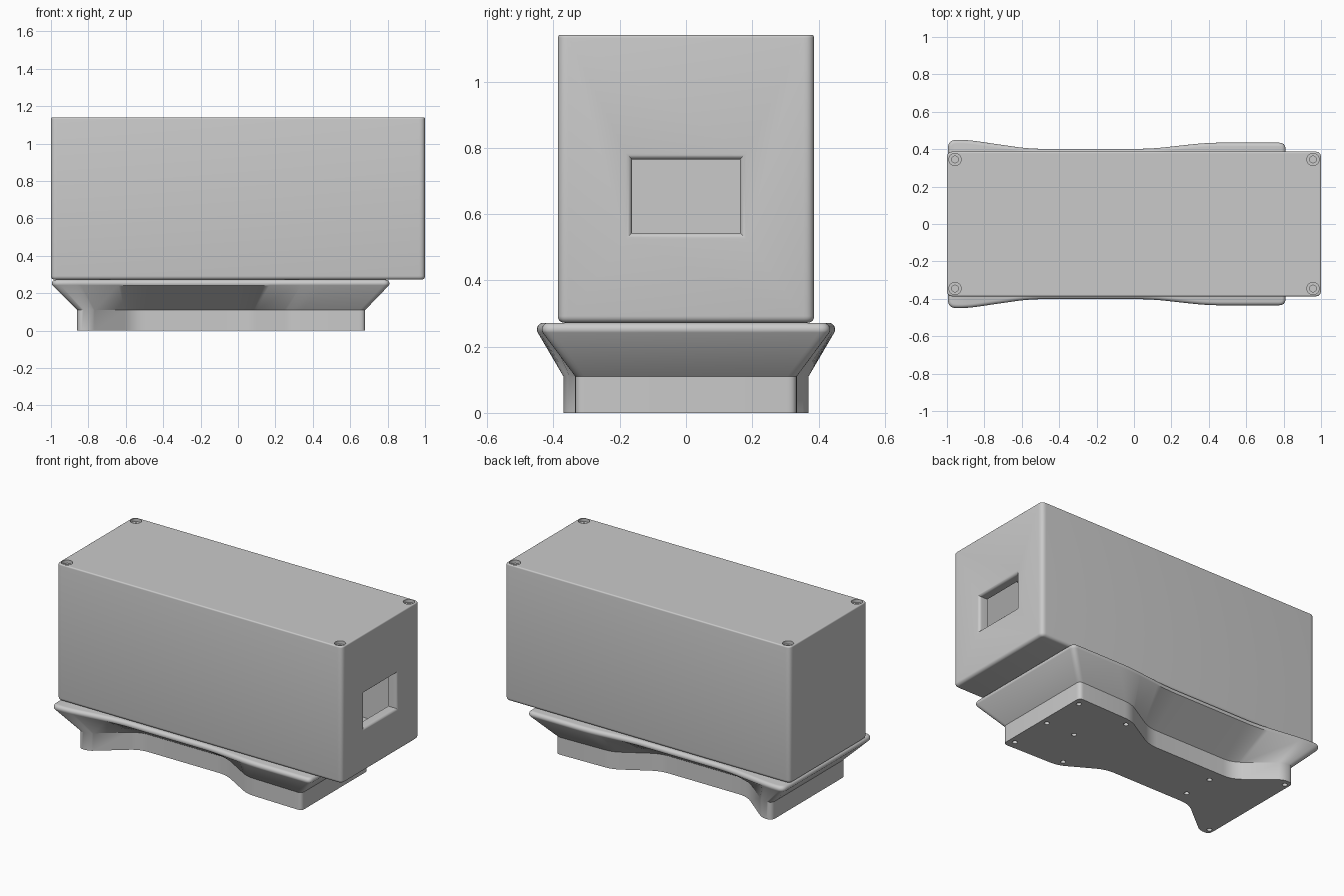
import bpy, bmesh, math
from mathutils import Vector

cube = bpy.data.objects.get("Cube")
if cube:
    bpy.data.objects.remove(cube, do_unlink=True)

grey = bpy.data.materials.new("plain grey")
grey.use_nodes = True
GREY = (0.59, 0.59, 0.59, 1)
grey.diffuse_color = GREY
grey.node_tree.nodes["Principled BSDF"].inputs["Base Color"].default_value = GREY


def add_object(name, bm):
    bmesh.ops.recalc_face_normals(bm, faces=bm.faces)
    mesh = bpy.data.meshes.new(name)
    bm.to_mesh(mesh)
    bm.free()
    mesh.materials.append(grey)
    obj = bpy.data.objects.new(name, mesh)
    bpy.context.collection.objects.link(obj)
    return obj


def loft(name, rings):
    """Skin equal-length point rings and cap both ends."""
    bm = bmesh.new()
    loops = [[bm.verts.new(p) for p in ring] for ring in rings]
    for a, b in zip(loops, loops[1:]):
        for i in range(len(a)):
            j = (i + 1) % len(a)
            bm.faces.new((a[i], a[j], b[j], b[i]))
    bm.faces.new(loops[0][::-1])
    bm.faces.new(loops[-1])
    return add_object(name, bm)


def rounded_outline(half, steps=6):
    """Fillet the (x, y, radius) corners of a half outline and mirror it in y."""
    corners = half + [(x, -y, r) for x, y, r in reversed(half)]
    points = []
    for i, (x, y, r) in enumerate(corners):
        p = Vector((x, y))
        a = p + (Vector(corners[i - 1][:2]) - p).normalized() * r
        b = p + (Vector(corners[(i + 1) % len(corners)][:2]) - p).normalized() * r
        for k in range(steps + 1):
            t = k / steps
            points.append(a * (1 - t) ** 2 + p * 2 * t * (1 - t) + b * t * t)
    return points


def inset(points, d):
    """Move every point of a counter-clockwise outline inward by d."""
    result = []
    for i, p in enumerate(points):
        before = (p - points[i - 1]).normalized()
        after = (points[(i + 1) % len(points)] - p).normalized()
        t = (before + after).normalized()
        result.append(p + Vector((-t.y, t.x)) * d)
    return result


def at_height(points, z):
    return [(p.x, p.y, z) for p in points]


def box(name, lo, hi):
    return loft(name, [[(lo[0], lo[1], z), (hi[0], lo[1], z),
                        (hi[0], hi[1], z), (lo[0], hi[1], z)] for z in (lo[2], hi[2])])


def stepped_hole(name, x, y, steps, sides=20):
    """Cutter made of (radius, z) circles."""
    return loft(name, [[(x + r * math.cos(k * math.tau / sides),
                         y + r * math.sin(k * math.tau / sides), z)
                        for k in range(sides)] for r, z in steps])


def cut(obj, cutters):
    for cutter in cutters:
        mod = obj.modifiers.new("cut", 'BOOLEAN')
        mod.operation = 'DIFFERENCE'
        mod.solver = 'EXACT'
        mod.object = cutter
    graph = bpy.context.evaluated_depsgraph_get()
    mesh = bpy.data.meshes.new_from_object(obj.evaluated_get(graph))
    obj.modifiers.clear()
    obj.data = mesh
    for cutter in cutters:
        bpy.data.objects.remove(cutter, do_unlink=True)


def smooth(obj):
    bpy.ops.object.select_all(action='DESELECT')
    obj.select_set(True)
    bpy.context.view_layer.objects.active = obj
    bpy.ops.object.shade_smooth_by_angle(angle=math.radians(32))


def quarter(radius, steps=5):
    """(inset, rise) pairs along a quarter round."""
    angles = [k / steps * math.pi / 2 for k in range(steps + 1)]
    return [(radius * (1 - math.sin(a)), radius * (1 - math.cos(a))) for a in angles]


# Housing: rounded sides and underside, small round on the top edge
X, Y, BOTTOM, TOP, WALL = 1.0, 0.387, 0.272, 1.14, 0.06
outline = rounded_outline([(X, Y, 0.032), (-X, Y, 0.032)])
rings = [at_height(inset(outline, d), BOTTOM + rise) for d, rise in quarter(0.02)]
rings += [at_height(inset(outline, d), TOP - rise) for d, rise in reversed(quarter(0.008, 4))]
housing = loft("housing", rings)

# Hollow interior and round-edged window at the +x end
cutters = [box("interior_cutter", (-X + WALL, -Y + WALL, BOTTOM + WALL),
               (X - WALL, Y - WALL, TOP - WALL))]
FLARE = 0.018
sections = [(0.9, 0)] + [(X - d, rise) for d, rise in quarter(FLARE)] + [(X + 0.001, FLARE)]
window = []
for x, grow in sections:
    y, lo, hi = 0.163 + grow, 0.543 - grow, 0.765 + grow
    window.append([(x, -y, lo), (x, y, lo), (x, y, hi), (x, -y, hi)])
cutters.append(loft("window_cutter", window))

# Counterbored screw holes in the top corners
for sx in (-1, 1):
    for sy in (-1, 1):
        cutters.append(stepped_hole("screw_cutter", sx * 0.957, sy * 0.345,
                                    [(0.018, TOP - 0.05), (0.018, TOP - 0.02),
                                     (0.033, TOP - 0.02), (0.033, TOP + 0.02)]))
cut(housing, cutters)
smooth(housing)

# Base: waisted foot flaring out to a rounded rim under the housing
foot = rounded_outline([(0.68, 0.335, 0.03), (0.29, 0.325, 0.05), (0.05, 0.185, 0.06),
                        (-0.56, 0.185, 0.06), (-0.79, 0.37, 0.03), (-0.86, 0.37, 0.035)])
rim = rounded_outline([(0.81, 0.435, 0.035), (0.39, 0.435, 0.08), (0.09, 0.402, 0.08),
                       (-0.56, 0.402, 0.08), (-0.89, 0.45, 0.05), (-0.995, 0.45, 0.045)])
rings = [at_height(foot, 0), at_height(foot, 0.11)]
RADIUS = 0.02
for k in range(7):
    a = -0.5 + k / 6 * (math.pi / 2 + 0.5)
    rings.append(at_height(inset(rim, RADIUS * (1 - math.cos(a))),
                           0.252 + RADIUS * math.sin(a)))
base = loft("base", rings)

# Mounting holes in the underside
holes = [(0.64, 0.28), (0.64, -0.28), (0.64, 0), (0.44, 0), (0.29, 0.275),
         (0.29, -0.275), (-0.47, 0.1), (-0.47, -0.1), (-0.83, 0.33), (-0.83, -0.33)]
cut(base, [stepped_hole("mount_cutter", x, y, [(0.015, -0.02), (0.015, 0.03)], 16)
           for x, y in holes])
smooth(base)
